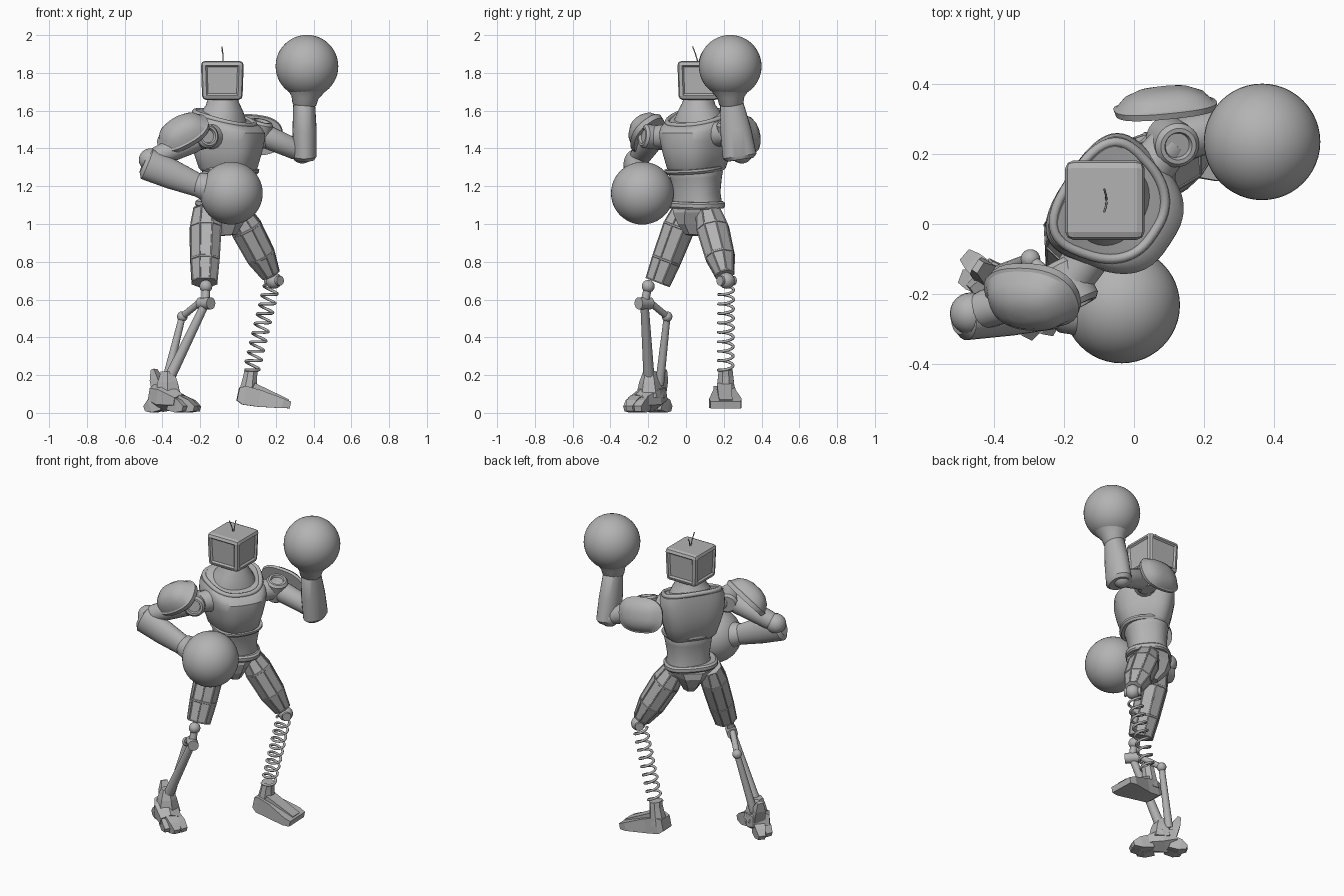
import bpy, bmesh, math
from mathutils import Vector, Matrix

if "Cube" in bpy.data.objects:
    bpy.data.objects.remove(bpy.data.objects["Cube"])

GREY = (0.45, 0.45, 0.45, 1)
metal = bpy.data.materials.new("grey_metal")
metal.use_nodes = True
metal.diffuse_color = GREY
metal.node_tree.nodes["Principled BSDF"].inputs["Base Color"].default_value = GREY


def finish(name, bm, smooth=True):
    bmesh.ops.recalc_face_normals(bm, faces=bm.faces)
    mesh = bpy.data.meshes.new(name)
    bm.to_mesh(mesh)
    bm.free()
    obj = bpy.data.objects.new(name, mesh)
    bpy.context.collection.objects.link(obj)
    mesh.materials.append(metal)
    if smooth:
        bpy.ops.object.select_all(action="DESELECT")
        bpy.context.view_layer.objects.active = obj
        obj.select_set(True)
        bpy.ops.object.shade_smooth_by_angle(angle=math.radians(32))
    return obj


def loft(name, start, end, rings, n=24, hint=(0, 0, 1), power=2, panel=0, taper=0):
    """Skin rings (t, half width, half height, shift along hint, tilt) from start to end."""
    p, q = Vector(start), Vector(end)
    axis, up = (q - p).normalized(), Vector(hint)
    up = (up - axis * up.dot(axis)).normalized()
    side = up.cross(axis)
    bm = bmesh.new()
    loops = []
    low = n <= 8
    grow = 1 / math.cos(math.pi / n) if low else 1
    for t, a, b, *extra in rings:
        shift, tilt = extra or (0, 0)
        centre = p.lerp(q, t) + up * shift
        loop = []
        for i in range(n):
            ang = math.tau * (i + 0.5 * low) / n
            c, s = math.cos(ang), math.sin(ang)
            c = math.copysign(abs(c) ** (2 / power), c) * grow
            s = math.copysign(abs(s) ** (2 / power), s) * grow
            loop.append(bm.verts.new(centre + side * c * a * (1 - taper * s) + up * s * b - axis * tilt * s))
        loops.append(loop)
    sides = []
    for r, s in zip(loops, loops[1:]):
        for i in range(n):
            sides.append(bm.faces.new((r[i], r[(i + 1) % n], s[(i + 1) % n], s[i])))
    bm.faces.new(loops[0])
    bm.faces.new(loops[-1])
    if panel:
        bmesh.ops.recalc_face_normals(bm, faces=bm.faces)
        bmesh.ops.inset_individual(bm, faces=sides, thickness=panel, depth=0)
        bmesh.ops.inset_individual(bm, faces=sides, thickness=panel * 0.5, depth=-panel * 0.5)
    return finish(name, bm, smooth=not low)


def rod(name, a, b, r1, r2=None, n=16):
    r2 = r2 or r1
    return loft(name, a, b, [(0, r1, r1), (1, r2, r2)], n, hint=(0.3, 0.9, 0.2))


def ball(name, centre, r, seg=24):
    bm = bmesh.new()
    bmesh.ops.create_uvsphere(bm, u_segments=seg, v_segments=seg // 2, radius=r,
                              matrix=Matrix.Translation(centre))
    return finish(name, bm)


def wire(name, points, r, cyclic=False):
    curve = bpy.data.curves.new(name, "CURVE")
    curve.dimensions = "3D"
    curve.bevel_depth, curve.bevel_resolution = r, 2
    curve.use_fill_caps = True
    spline = curve.splines.new("POLY")
    spline.points.add(len(points) - 1)
    for pt, co in zip(spline.points, points):
        pt.co = (*co, 1)
    spline.use_cyclic_u = cyclic
    curve.materials.append(metal)
    obj = bpy.data.objects.new(name, curve)
    bpy.context.collection.objects.link(obj)


FACING = Vector((0.835, -0.55, 0))
HIP_FACING = Vector((0.68, -0.73, 0))

# Head: bevelled box with recessed panels
bm = bmesh.new()
bmesh.ops.create_cube(bm, size=1)
bmesh.ops.scale(bm, vec=(0.226, 0.226, 0.207), verts=bm.verts)
for v in bm.verts:
    if v.co.z < 0:
        v.co.x *= 0.95
        v.co.y *= 0.95
walls = [f for f in bm.faces if abs(f.normal.z) < 0.5]
bmesh.ops.inset_individual(bm, faces=walls, thickness=0.034, depth=0)
bmesh.ops.inset_individual(bm, faces=walls, thickness=0.012, depth=-0.01)
bmesh.ops.translate(bm, vec=(-0.083, 0.068, 1.76), verts=bm.verts)
head = finish("head", bm, smooth=False)
bevel = head.modifiers.new("bevel", "BEVEL")
bevel.width, bevel.segments, bevel.angle_limit = 0.022, 2, math.radians(70)
for name, y, z in (("antenna_front", 0.035, 1.94), ("antenna_back", 0.1, 1.92)):
    wire(name, [(-0.078, 0.065, 1.85), (-0.08, (y + 0.065) / 2, 1.9), (-0.085, y, z)], 0.003)

# Torso: chest is wider at the back and its collar dips at the front
loft("neck", (-0.075, 0.063, 1.53), (-0.083, 0.068, 1.67),
     [(0, 0.14, 0.115, 0, 0.04), (0.25, 0.128, 0.11, 0, 0.03), (0.5, 0.108, 0.102, 0, 0.015),
      (0.75, 0.086, 0.086), (1, 0.075, 0.075)], 32, FACING, 2.2)
loft("chest", (-0.043, 0.04, 1.28), (-0.043, 0.04, 1.6),
     [(0, 0.125, 0.125), (0.05, 0.14, 0.14), (0.3, 0.162, 0.163), (0.5, 0.178, 0.175),
      (0.66, 0.184, 0.174, 0, 0.01), (0.78, 0.182, 0.163, -0.008, 0.025), (0.86, 0.172, 0.145, -0.02, 0.035),
      (0.91, 0.145, 0.115, -0.03, 0.04)], 48, FACING, 3, taper=0.2)
collar = []
for i in range(48):
    ang = math.tau * i / 48
    c, s = (math.copysign(abs(f(ang)) ** 0.75, f(ang)) for f in (math.cos, math.sin))
    spot = Vector((-0.06, 0.052, 1.562 - 0.04 * s)) + FACING * 0.14 * s
    collar.append(spot + Vector((0.55, 0.835, 0)) * 0.16 * c * (1 - 0.2 * s))
wire("collar", collar, 0.014, True)
loft("waist", (-0.06, 0.06, 1.1), (-0.05, 0.05, 1.31),
     [(0, 0.13, 0.115), (0.3, 0.122, 0.112), (0.7, 0.135, 0.122), (0.8, 0.14, 0.128), (1, 0.13, 0.12)],
     32, FACING, 2.4)
loft("rib_band", (-0.045, 0.044, 1.275), (-0.043, 0.042, 1.3),
     [(0, 0.142, 0.136), (0.5, 0.15, 0.146), (1, 0.148, 0.146)], 32, FACING, 2.5)
loft("belt", (-0.07, 0.05, 1.085), (-0.068, 0.05, 1.122),
     [(0, 0.152, 0.125), (0.25, 0.158, 0.132), (0.75, 0.158, 0.132), (1, 0.146, 0.122)],
     32, HIP_FACING, 2.6)
loft("pelvis", (-0.06, 0.05, 0.94), (-0.07, 0.055, 1.09),
     [(0, 0.04, 0.06), (0.35, 0.065, 0.105), (0.75, 0.11, 0.125), (1, 0.14, 0.12)], 8, HIP_FACING)

# Gloves and forearms
LEFT_GLOVE, RIGHT_GLOVE = (0.365, 0.234, 1.835), (-0.035, -0.231, 1.163)
ball("left_glove", LEFT_GLOVE, 0.166, 48)
ball("right_glove", RIGHT_GLOVE, 0.166, 48)
loft("left_forearm", (0.355, 0.287, 1.34), (0.35, 0.24, 1.65),
     [(0, 0.05, 0.07), (0.06, 0.062, 0.09), (0.5, 0.064, 0.082), (0.95, 0.058, 0.062), (1, 0.045, 0.05)],
     24, (0, 1, 0))
loft("right_forearm", (-0.5, -0.275, 1.325), (-0.2, -0.245, 1.2),
     [(0, 0.04, 0.055), (0.06, 0.058, 0.085), (0.5, 0.058, 0.078), (1, 0.05, 0.06)], 24)
cuff = [(0, 0.05, 0.05), (0.15, 0.064, 0.064), (0.5, 0.072, 0.072), (1, 0.11, 0.11)]
loft("left_cuff", (0.35, 0.24, 1.62), (0.36, 0.235, 1.72), cuff)
loft("right_cuff", (-0.23, -0.247, 1.215), (-0.13, -0.24, 1.185), cuff)

# Upper arms and shoulders
sleeve = [(0, 0.05, 0.05), (0.2, 0.062, 0.062), (0.85, 0.055, 0.055), (1, 0.045, 0.045)]
for side, shoulder, elbow, turn in (
        ("left", (0.11, 0.235, 1.48), (0.34, 0.295, 1.38), (0.25, -0.2, 1)),
        ("right", (-0.185, -0.17, 1.46), (-0.465, -0.255, 1.34), (0.45, -0.9, 0.1))):
    loft(side + "_upper_arm", shoulder, elbow, sleeve, 20)
    ball(side + "_elbow", elbow, 0.06)
    mid, turn = Vector(shoulder), Vector(turn).normalized()
    loft(side + "_shoulder_joint", mid - turn * 0.07, mid + turn * 0.07,
         [(0, 0.05, 0.05), (0.1, 0.064, 0.064), (0.9, 0.064, 0.064), (1, 0.052, 0.052),
          (1, 0.04, 0.04), (0.9, 0.035, 0.035)], 28, hint=(0.6, 0.3, 0.7))
    inner = Vector((-0.05, 0.04, 1.47))
    rod(side + "_shoulder_stub", inner.lerp(mid, 0.5), mid, 0.07, 0.06)
dome = [(0, 0.09, 0.125), (0, 0.104, 0.143), (0.25, 0.108, 0.148), (0.3, 0.1, 0.138),
        (0.65, 0.085, 0.115), (0.9, 0.055, 0.075), (1, 0.025, 0.035)]
loft("left_pauldron", (0.09, 0.32, 1.47), (0.085, 0.388, 1.485), dome, 32, (1, 0, -0.15), 2.6)
loft("right_pauldron", (-0.282, -0.193, 1.465), (-0.325, -0.262, 1.54), dome, 32, (-0.85, 0, -0.45), 2.4)

# Thighs: faceted armour with long recessed panels
thigh = [(0, 0.064, 0.07), (0.25, 0.08, 0.088), (0.7, 0.075, 0.08), (1, 0.05, 0.05)]
LEFT_KNEE, RIGHT_KNEE = Vector((0.19, 0.215, 0.7)), Vector((-0.17, -0.2, 0.67))
loft("left_thigh", (0.0, 0.12, 1.06), LEFT_KNEE + Vector((-0.015, -0.01, 0.03)), thigh, 8, HIP_FACING, panel=0.006)
thigh[-1] = (1, 0.066, 0.07)
loft("right_thigh", (-0.17, 0.0, 1.08), (-0.177, -0.15, 0.69), thigh, 8, HIP_FACING, panel=0.006)

# Left lower leg: knee, coil spring and wedge foot
ball("left_knee", LEFT_KNEE, 0.043)
rod("left_knee_pin", LEFT_KNEE - HIP_FACING * 0.05, LEFT_KNEE + HIP_FACING * 0.05, 0.026)
top, base = Vector((0.177, 0.213, 0.67)), Vector((0.07, 0.21, 0.22))
axis = (base - top).normalized()
across = axis.orthogonal().normalized()
other = axis.cross(across)
TURNS = 9
coil = []
for i in range(TURNS * 16 + 1):
    ang = math.tau * i / 16
    coil.append(top.lerp(base, i / (TURNS * 16)) + (across * math.cos(ang) + other * math.sin(ang)) * 0.04)
wire("left_spring", coil, 0.0075)
loft("left_ankle", (0.05, 0.21, 0.09), (0.07, 0.21, 0.23), [(0, 0.052, 0.05), (0.75, 0.04, 0.036), (1, 0.036, 0.036)], 8, (1, 0, 0))
loft("left_foot", (0, 0.2, 0.1), (0.275, 0.21, 0.042),
     [(0, 0.045, 0.035), (0.12, 0.055, 0.05), (0.4, 0.06, 0.045), (0.85, 0.086, 0.026), (1, 0.08, 0.018)], 4)
loft("left_foot_ridge", (0.08, 0.203, 0.14), (0.265, 0.21, 0.06), [(0, 0.04, 0.02), (1, 0.035, 0.012)], 4)

# Right lower leg: joint and paired struts
ball("right_knee", RIGHT_KNEE, 0.034)
HINGE, REAR, ANKLE = Vector((-0.172, -0.22, 0.58)), Vector((-0.295, -0.1, 0.51)), Vector((-0.37, -0.195, 0.17))
rod("right_knee_link", RIGHT_KNEE, HINGE, 0.022)
rod("right_hinge", HINGE - HIP_FACING * 0.042, HINGE + HIP_FACING * 0.042, 0.032, n=20)
rod("right_front_strut", HINGE, ANKLE, 0.022, 0.03)
rod("right_link_bar", HINGE + Vector((0, 0, 0.03)), REAR, 0.018)
ball("right_rear_joint", REAR, 0.028)
rod("right_rear_strut", REAR, (-0.385, -0.14, 0.15), 0.018, 0.024)

# Right foot: clawed toes around a faceted instep
loft("right_instep", (-0.44, -0.14, 0.1), (-0.3, -0.26, 0.06), [(0, 0.05, 0.055), (0.4, 0.07, 0.07), (1, 0.06, 0.035)], 6)
loft("right_ankle", (-0.37, -0.19, 0.08), (-0.375, -0.19, 0.22), [(0, 0.065, 0.07), (0.6, 0.048, 0.055), (1, 0.03, 0.035)], 6, FACING)
toes = {"inner": ((-0.31, -0.22), (-0.205, -0.255)), "middle": ((-0.31, -0.255), (-0.225, -0.3)),
        "outer": ((-0.345, -0.25), (-0.28, -0.315)), "rear": ((-0.41, -0.15), (-0.48, -0.09)),
        "rear_outer": ((-0.41, -0.18), (-0.49, -0.15))}
for name, (a, b) in toes.items():
    loft("right_toe_" + name, (*a, 0.055), (*b, 0.022), [(0, 0.034, 0.042), (0.6, 0.03, 0.035), (1, 0.02, 0.014)], 4)
loft("right_heel_spur", (-0.41, -0.15, 0.1), (-0.445, -0.12, 0.23), [(0, 0.035, 0.03), (0.6, 0.03, 0.025), (1, 0.018, 0.01)], 4, FACING)
